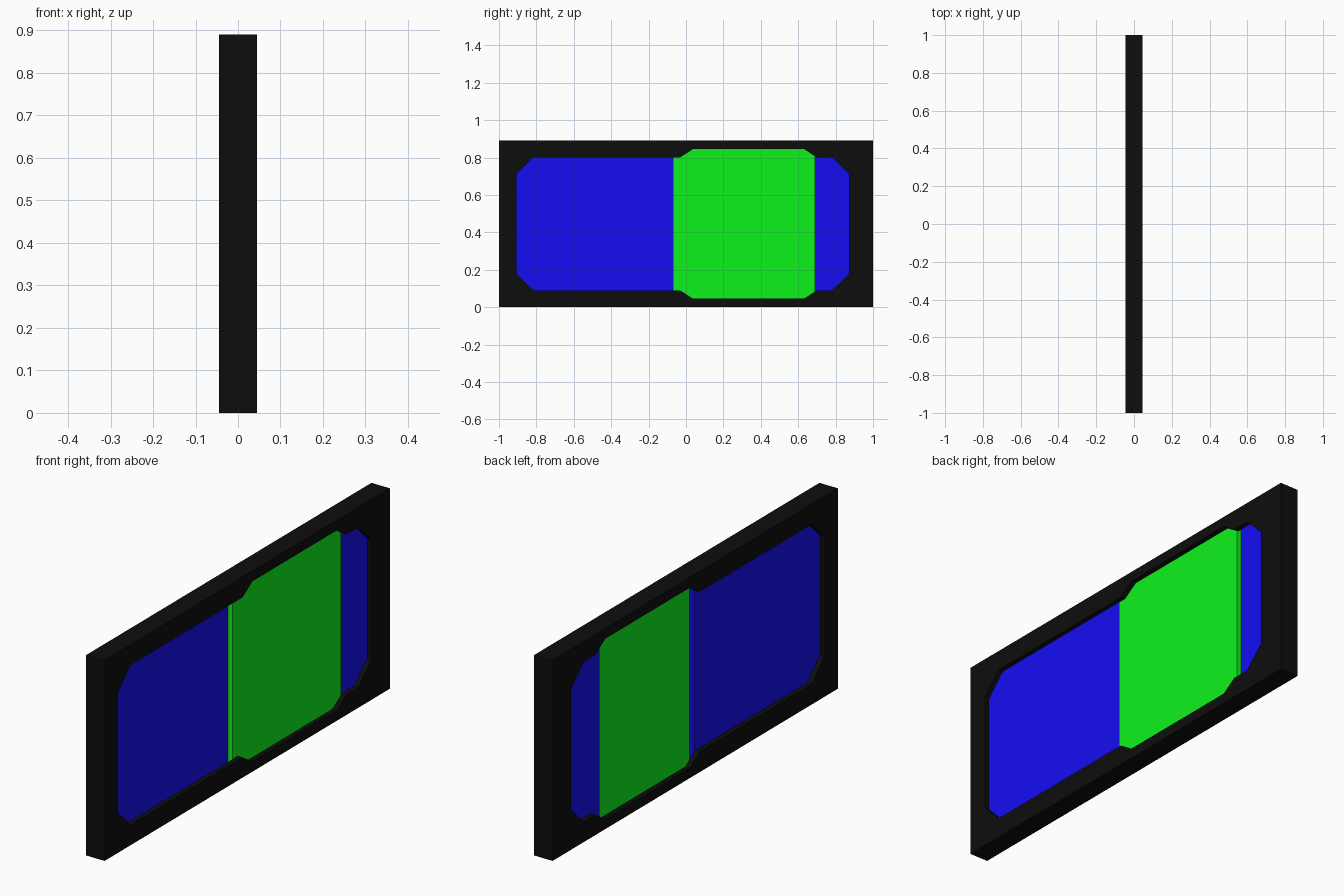
import bpy, bmesh

if "Cube" in bpy.data.objects:
    bpy.data.objects.remove(bpy.data.objects["Cube"])

H = 0.89             # frame height
T = 0.045            # half of frame depth
P = 0.0225           # thickness of each sliding pane


def material(name, rgb):
    m = bpy.data.materials.new(name)
    m.diffuse_color = (*rgb, 1)
    m.use_nodes = True
    m.node_tree.nodes["Principled BSDF"].inputs["Base Color"].default_value = m.diffuse_color
    return m


def prism(name, outline, x0, x1, mat):
    """Extrude a (y, z) outline along x."""
    bm = bmesh.new()
    face = bm.faces.new([bm.verts.new((x0, y, z)) for y, z in outline])
    ext = bmesh.ops.extrude_face_region(bm, geom=[face])
    moved = [g for g in ext["geom"] if isinstance(g, bmesh.types.BMVert)]
    bmesh.ops.translate(bm, verts=moved, vec=(x1 - x0, 0, 0))
    bmesh.ops.recalc_face_normals(bm, faces=bm.faces)
    mesh = bpy.data.meshes.new(name)
    bm.to_mesh(mesh)
    bm.free()
    mesh.materials.append(mat)
    ob = bpy.data.objects.new(name, mesh)
    bpy.context.collection.objects.link(ob)
    return ob


def rect(y0, y1, z0, z1):
    return [(y0, z0), (y1, z0), (y1, z1), (y0, z1)]


def cut(target, cutter):
    mod = target.modifiers.new("cut", "BOOLEAN")
    mod.operation = "DIFFERENCE"
    mod.solver = "EXACT"
    mod.object = cutter
    bpy.context.view_layer.objects.active = target
    bpy.ops.object.modifier_apply(modifier=mod.name)
    bpy.data.objects.remove(cutter)


black = material("black_frame", (0.004, 0.004, 0.004))
blue = material("blue_glass", (0.008, 0.004, 0.9))
green = material("green_glass", (0.004, 0.9, 0.012))

# Frame with a chamfered opening, taller behind the middle pane
frame = prism("window_frame", rect(-1, 1, 0, H), -T, T, black)
upper = [(-0.906, 0.711), (-0.818, 0.80), (-0.032, 0.80), (0.037, 0.845),
         (0.631, 0.845), (0.70, 0.80), (0.781, 0.80), (0.872, 0.711)]
opening = upper + [(y, H - z) for y, z in reversed(upper)]
cut(frame, prism("opening_cutter", opening, -0.1, 0.1, black))

# Channel inside the frame that holds the panes
cut(frame, prism("channel_cutter", rect(-0.94, 0.91, 0.02, H - 0.02), -P, P, black))

# Fixed panes on the left layer, sliding pane on the right layer
prism("fixed_pane_front", rect(-0.938, -0.024, 0.022, H - 0.022), -P, 0, blue)
prism("fixed_pane_back", rect(0.638, 0.908, 0.022, H - 0.022), -P, 0, blue)
prism("sliding_pane", rect(-0.07, 0.69, 0.022, H - 0.022), 0, P, green)
